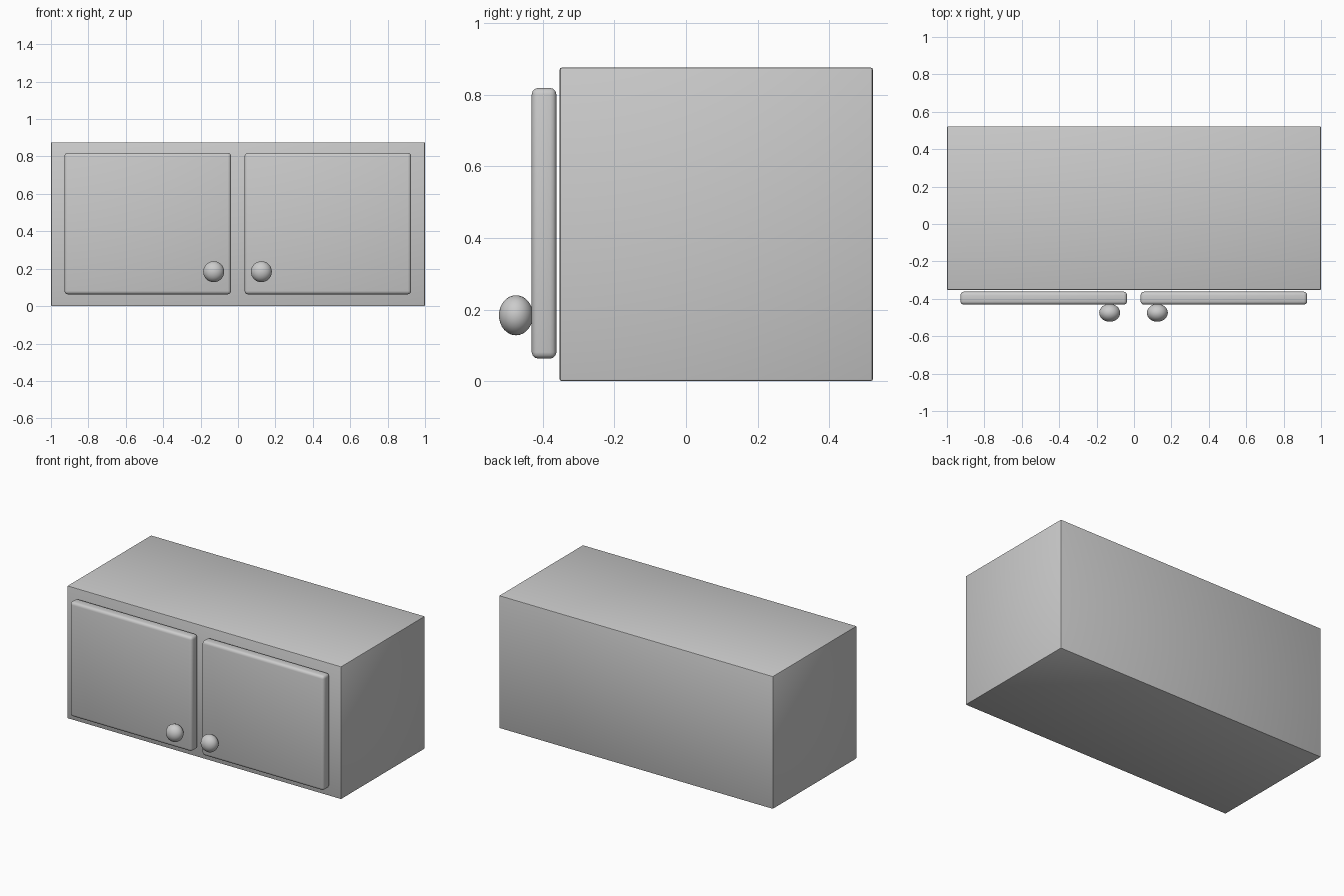
import bpy
from math import radians

if "Cube" in bpy.data.objects:
    bpy.data.objects.remove(bpy.data.objects["Cube"])


def rounded_box(name, lo, hi, bevel, segments):
    """Box between two corners with bevelled edges."""
    bpy.ops.mesh.primitive_cube_add(size=1, location=[(a + b) / 2 for a, b in zip(lo, hi)])
    ob = bpy.context.object
    ob.name = name
    ob.scale = [b - a for a, b in zip(lo, hi)]
    bpy.ops.object.transform_apply(location=False, rotation=False, scale=True)
    mod = ob.modifiers.new("Bevel", 'BEVEL')
    mod.width = bevel
    mod.segments = segments
    bpy.ops.object.modifier_apply(modifier=mod.name)
    bpy.ops.object.shade_smooth_by_angle(angle=radians(30))
    return ob


def knob(name, x):
    """Slightly flattened ball handle, pole axis facing the front."""
    bpy.ops.mesh.primitive_uv_sphere_add(segments=32, ring_count=16, radius=0.056,
                                         location=(x, -0.475, 0.184), rotation=(radians(90), 0, 0))
    ob = bpy.context.object
    ob.name = name
    ob.scale = (1, 1, 0.85)
    bpy.ops.object.transform_apply(location=False, rotation=True, scale=True)
    bpy.ops.object.shade_smooth()


# Cabinet body
rounded_box("cabinet_body", (-1, -0.353, 0), (1, 0.522, 0.876), 0.006, 2)

# Pair of doors standing just proud of the body, each with a knob
for side, x0, x1, kx in (("left", -0.928, -0.037, -0.13), ("right", 0.035, 0.926, 0.125)):
    rounded_box(side + "_door", (x0, -0.431, 0.063), (x1, -0.362, 0.819), 0.018, 3)
    knob(side + "_knob", kx)
